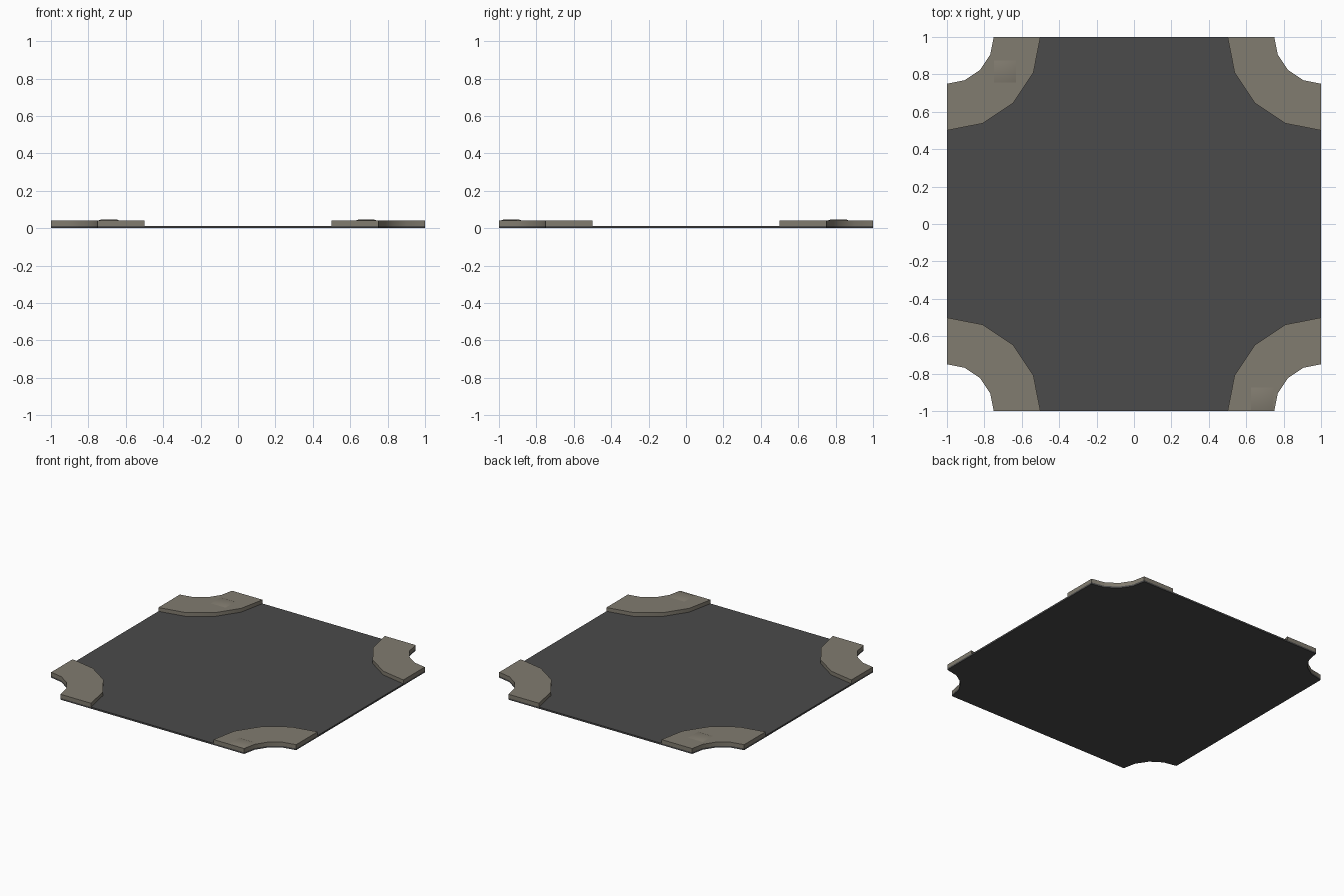
import bpy, bmesh, math

if "Cube" in bpy.data.objects:
    bpy.data.objects.remove(bpy.data.objects["Cube"])


def mat(name, rgb):
    m = bpy.data.materials.new(name)
    m.diffuse_color = (*rgb, 1)
    m.use_nodes = True
    m.node_tree.nodes["Principled BSDF"].inputs["Base Color"].default_value = m.diffuse_color
    return m


asphalt = mat("asphalt grey", (0.07, 0.07, 0.07))
concrete = mat("concrete", (0.22, 0.20, 0.16))
CORNERS = [(1, 1), (-1, 1), (-1, -1), (1, -1)]


def arc(cx, cy, r, n=4):
    """Quarter arc around a tile corner, running counter-clockwise round the tile."""
    start = math.atan2(cy, cx) + math.pi * 0.75 + math.pi / 2
    return [(cx + r * math.cos(start - i * math.pi / 2 / n),
             cy + r * math.sin(start - i * math.pi / 2 / n)) for i in range(n + 1)]


def prism(name, outline, z0, z1, material):
    bm = bmesh.new()
    face = bm.faces.new([bm.verts.new((x, y, z0)) for x, y in outline])
    ext = bmesh.ops.extrude_face_region(bm, geom=[face], use_keep_orig=True)
    for v in ext["geom"]:
        if isinstance(v, bmesh.types.BMVert):
            v.co.z = z1
    bmesh.ops.recalc_face_normals(bm, faces=bm.faces)
    return finish(name, bm, material)


def finish(name, bm, material):
    me = bpy.data.meshes.new(name)
    bm.to_mesh(me)
    bm.free()
    me.materials.append(material)
    ob = bpy.data.objects.new(name, me)
    bpy.context.collection.objects.link(ob)
    bpy.context.view_layer.objects.active = ob
    ob.select_set(True)
    bpy.ops.object.shade_smooth_by_angle(angle=math.radians(35))
    ob.select_set(False)
    return ob


# Road plate with scooped corners
outline = []
for cx, cy in CORNERS:
    outline += arc(cx, cy, 0.25)
prism("road_plate", outline, 0, 0.012, asphalt)

# Curved pavement at each corner
for i, (cx, cy) in enumerate(CORNERS):
    ring = arc(cx, cy, 0.5) + arc(cx, cy, 0.25)[::-1]
    prism(f"pavement_{i + 1}", ring, 0.012, 0.04, concrete)

# Two slightly raised paving slabs with sloping edges
for i, (x, y) in enumerate([(-0.69, 0.815), (0.685, -0.935)]):
    bm = bmesh.new()
    bmesh.ops.create_cube(bm, size=1)
    for v in bm.verts:
        s = 0.125 if v.co.z < 0 else 0.085
        v.co = (x + v.co.x * s, y + v.co.y * s, 0.039 if v.co.z < 0 else 0.046)
    finish(f"raised_slab_{i + 1}", bm, concrete)
